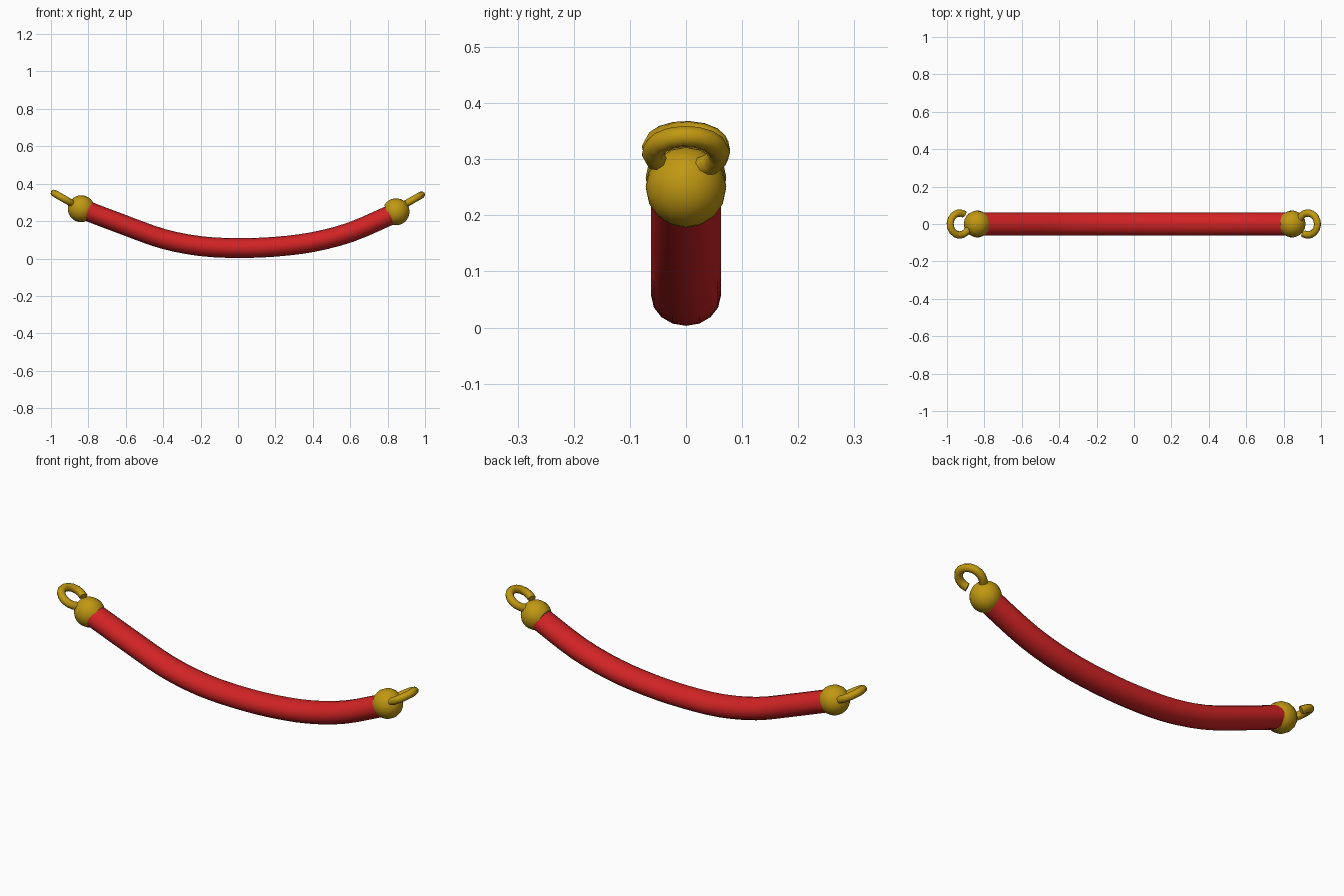
import bpy, bmesh, math
from mathutils import Vector

if "Cube" in bpy.data.objects:
    bpy.data.objects.remove(bpy.data.objects["Cube"])


def material(name, rgb):
    m = bpy.data.materials.new(name)
    m.diffuse_color = (*rgb, 1)
    m.use_nodes = True
    m.node_tree.nodes["Principled BSDF"].inputs["Base Color"].default_value = m.diffuse_color
    return m


RED = material("red velvet", (0.64, 0.017, 0.018))
GOLD = material("brass", (0.53, 0.315, 0.006))
Y = Vector((0, 1, 0))


def loft(name, stations, sides, mat):
    """Skin closed rings; each station is (centre, half axis a, half axis b)."""
    bm = bmesh.new()
    rings = []
    for c, a, b in stations:
        ring = []
        for i in range(sides):
            t = 2 * math.pi * i / sides
            ring.append(bm.verts.new(c + a * math.cos(t) + b * math.sin(t)))
        rings.append(ring)
    for r, s in zip(rings, rings[1:]):
        for i in range(sides):
            j = (i + 1) % sides
            bm.faces.new((r[i], r[j], s[j], s[i]))
    bm.faces.new(rings[0])
    bm.faces.new(rings[-1])
    bmesh.ops.recalc_face_normals(bm, faces=bm.faces)
    me = bpy.data.meshes.new(name)
    bm.to_mesh(me)
    bm.free()
    ob = bpy.data.objects.new(name, me)
    bpy.context.collection.objects.link(ob)
    me.materials.append(mat)
    bpy.ops.object.select_all(action='DESELECT')
    ob.select_set(True)
    bpy.context.view_layer.objects.active = ob
    bpy.ops.object.shade_smooth_by_angle(angle=math.radians(50))
    return ob


def smooth_path(pts, steps=3):
    """Catmull-Rom curve through the points."""
    p = [2 * pts[0] - pts[1]] + pts + [2 * pts[-1] - pts[-2]]
    out = []
    for i in range(1, len(p) - 2):
        a, b, c, d = p[i - 1:i + 3]
        for k in range(steps):
            t = k / steps
            out.append(0.5 * (2 * b + (c - a) * t + (2 * a - 5 * b + 4 * c - d) * t * t
                              + (3 * b - a - 3 * c + d) * t ** 3))
    return out + [pts[-1]]


# Sagging rope
sag = [(-.84, .267), (-.6, .176), (-.4, .105), (-.2, .066), (0, .056),
       (.2, .063), (.4, .088), (.6, .14), (.8, .226), (.85, .25)]
path = smooth_path([Vector((x, 0, z)) for x, z in sag])
stations = []
for i, c in enumerate(path):
    tangent = (path[min(i + 1, len(path) - 1)] - path[max(i - 1, 0)]).normalized()
    stations.append((c, Y * 0.062, tangent.cross(Y) * 0.053))
loft("rope", stations, 16, RED)


# Domed end cap: a sphere cut flat where the rope enters
def end_cap(name, centre, axis):
    axis = Vector(axis).normalized()
    up = axis.cross(Y)
    r = 0.072
    st = []
    for k in range(10):
        t = math.radians(-38 + 126 * k / 9)
        st.append((centre + axis * r * math.sin(t), Y * r * math.cos(t), up * r * math.cos(t)))
    loft(name, st, 16, GOLD)


# Open hook: part of a torus, tilted up 30 degrees
def hook(name, centre, side):
    u = Vector((side * math.cos(math.radians(30)), 0, 0.5))
    v = Y * side
    n = u.cross(v)
    st = []
    for k in range(13):
        t = math.radians(-118 + 272 * k / 12)
        radial = u * math.cos(t) + v * math.sin(t)
        st.append((centre + radial * 0.059, radial * 0.02, n * 0.019))
    loft(name, st, 8, GOLD)


end_cap("left_cap", Vector((-.838, 0, .266)), (-.93, 0, .37))
end_cap("right_cap", Vector((.845, 0, .25)), (.92, 0, .38))
hook("left_hook", Vector((-.932, 0, .32)), -1)
hook("right_hook", Vector((.93, 0, .311)), 1)
